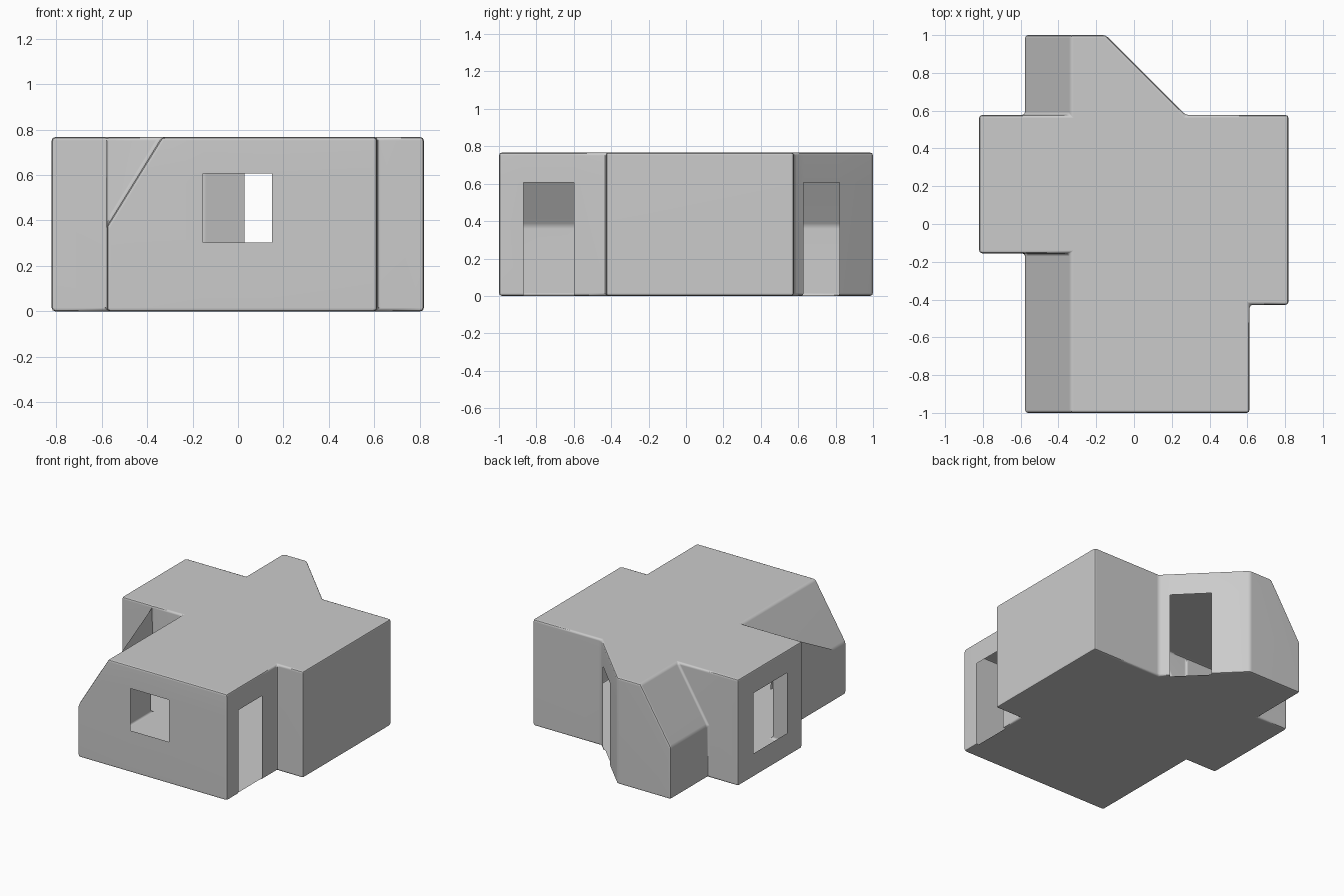
import bpy, bmesh, math
from mathutils import Vector

if "Cube" in bpy.data.objects:
    bpy.data.objects.remove(bpy.data.objects["Cube"])

H = 0.767      # wall height
L = -0.577     # left wall of front and back wings


def prism(name, points, vec):
    """Extrude a closed polygon along vec."""
    bm = bmesh.new()
    face = bm.faces.new([bm.verts.new(p) for p in points])
    ret = bmesh.ops.extrude_face_region(bm, geom=[face], use_keep_orig=True)
    verts = [g for g in ret["geom"] if isinstance(g, bmesh.types.BMVert)]
    bmesh.ops.translate(bm, verts=verts, vec=vec)
    bmesh.ops.recalc_face_normals(bm, faces=bm.faces)
    me = bpy.data.meshes.new(name)
    bm.to_mesh(me)
    bm.free()
    ob = bpy.data.objects.new(name, me)
    bpy.context.collection.objects.link(ob)
    return ob


# Floor plan raised into a closed block
plan = [(L, -1), (0.612, -1), (0.612, -0.428), (0.818, -0.428), (0.818, 0.577),
        (0.273, 0.577), (-0.15, 1), (L, 1), (L, 0.577), (-0.82, 0.577),
        (-0.82, -0.155), (L, -0.155)]
house = prism("house_shell", [(x, y, 0) for x, y in plan], (0, 0, H))

# Sloped roof edge on the front and back wings
a, b = Vector((L, 0, 0.375)), Vector((-0.335, 0, H))
d = (b - a) * 0.25
wedge = [a - d, b + d, Vector((a.x - d.x, 0, b.z + d.z))]
cutters = []
for y0, length in ((-1.2, 1.2 - 0.155), (0.577, 0.6)):
    c = prism("slope_cutter", [(p.x, y0, p.z) for p in wedge], (0, length, 0))
    c.hide_render = True
    m = house.modifiers.new("slope", "BOOLEAN")
    m.operation, m.solver, m.object = "DIFFERENCE", "EXACT", c
    cutters.append(c)
deps = bpy.context.evaluated_depsgraph_get()
bm = bmesh.new()
bm.from_mesh(house.evaluated_get(deps).to_mesh())
house.modifiers.clear()
for c in cutters:
    bpy.data.objects.remove(c)

# Softened edges
bmesh.ops.remove_doubles(bm, verts=bm.verts, dist=1e-4)
bmesh.ops.dissolve_limit(bm, angle_limit=0.02, verts=bm.verts, edges=bm.edges)
bmesh.ops.bevel(bm, geom=list(bm.edges), offset=0.016, segments=2, profile=0.5,
                affect="EDGES", clamp_overlap=True)


def opening(n, dist, s0, s1, z0, z1):
    """Cut a rectangular hole in the thin wall with normal n at distance dist."""
    n = Vector(n).normalized()
    t, up = Vector((-n.y, n.x, 0)), Vector((0, 0, 1))

    def wall():
        return [f for f in bm.faces if f.normal.dot(n) > 0.2
                and abs(f.calc_center_median().dot(n) - dist) < 0.02]
    for axis, v in ((t, s0), (t, s1), (up, z0), (up, z1)):
        fs = wall()
        geom = fs + list({e for f in fs for e in f.edges}) + list({w for f in fs for w in f.verts})
        bmesh.ops.bisect_plane(bm, geom=geom, dist=1e-6, plane_co=axis * v, plane_no=axis)
        bm.normal_update()
    gone = []
    for f in wall():
        c = f.calc_center_bounds()
        if s0 < c.dot(t) < s1 and z0 < c.z < z1:
            gone.append(f)
    bmesh.ops.delete(bm, geom=gone, context="FACES")


bm.normal_update()
opening((0, -1, 0), 1.0, -0.155, 0.15, 0.303, 0.606)      # front window
opening((-1, 0, 0), 0.82, -0.40, -0.02, 0.17, 0.606)      # left window
opening((1, 0, 0), 0.612, -0.87, -0.60, -0.01, 0.606)     # right door
opening((1, 1, 0), 0.601, 0.288, 0.56, -0.01, 0.606)      # angled back door

bm.to_mesh(house.data)
bm.free()

# Smooth bevels with flat walls
bpy.context.view_layer.objects.active = house
house.select_set(True)
bpy.ops.object.shade_smooth_by_angle(angle=math.radians(40))
w = house.modifiers.new("flat_walls", "WEIGHTED_NORMAL")
w.keep_sharp = True
